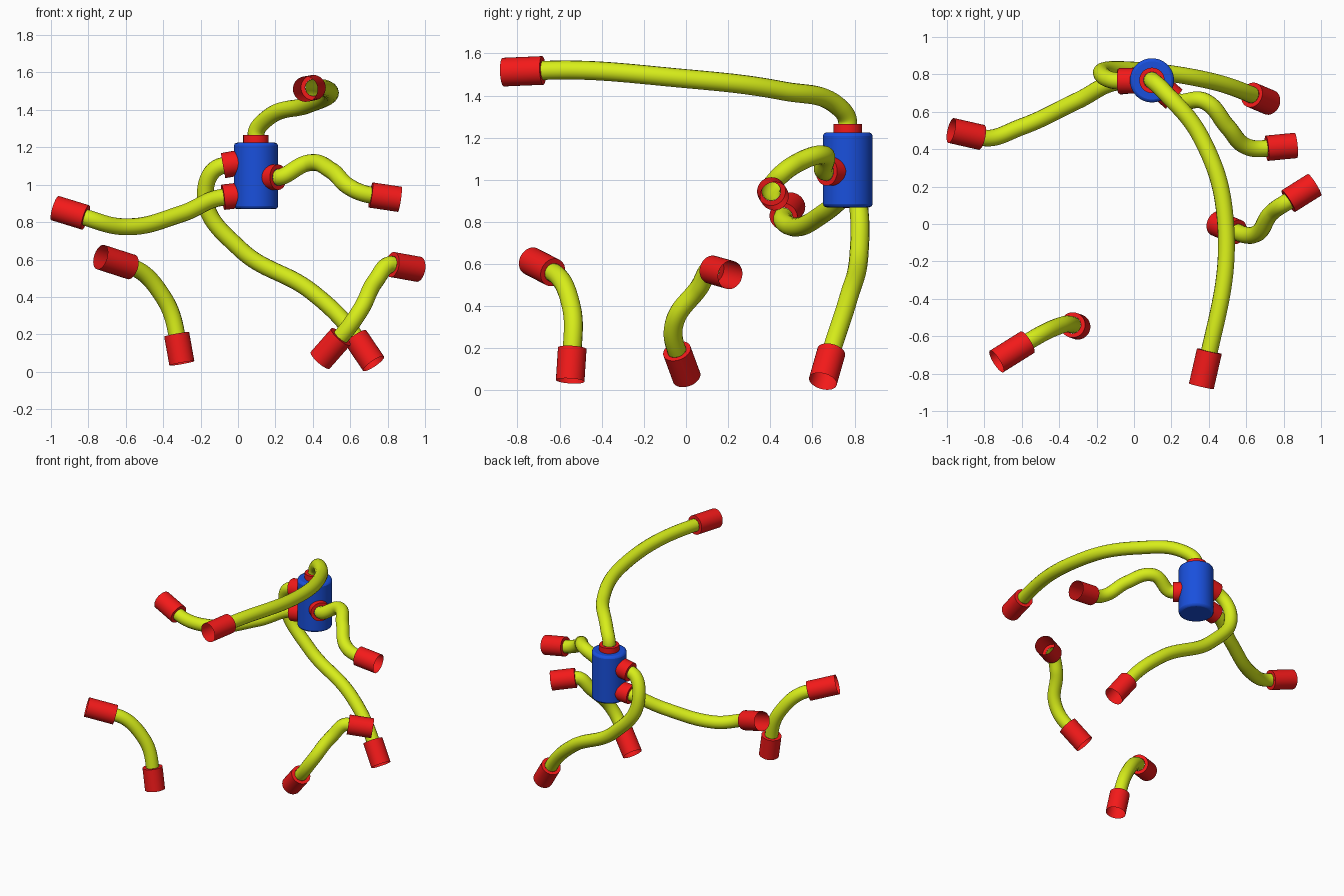
import bpy, bmesh
from mathutils import Vector

if "Cube" in bpy.data.objects:
    bpy.data.objects.remove(bpy.data.objects["Cube"])


def material(name, rgb):
    m = bpy.data.materials.new(name)
    m.diffuse_color = (*rgb, 1)
    m.use_nodes = True
    m.node_tree.nodes["Principled BSDF"].inputs["Base Color"].default_value = m.diffuse_color
    return m


RED = material("red_fitting", (0.9, 0.01, 0.01))
LIME = material("lime_hose", (0.68, 0.85, 0.01))
BLUE = material("blue_tank", (0.01, 0.08, 0.72))
HOSE_R, FIT_R = 0.045, 0.068


def fitting(name, a, b):
    """Sleeve from hose side a to open mouth b, with a ring around the hose."""
    bm = bmesh.new()
    bmesh.ops.create_circle(bm, segments=32, radius=HOSE_R)
    # ring outward from the hose, then the sleeve wall
    for scale, lift in ((FIT_R / HOSE_R, 0), (1, (b - a).length)):
        rim = list(bm.edges)[-32:] if not bm.faces else outer
        geom = bmesh.ops.extrude_edge_only(bm, edges=rim)['geom']
        verts = [g for g in geom if isinstance(g, bmesh.types.BMVert)]
        outer = [g for g in geom if isinstance(g, bmesh.types.BMEdge)
                 and all(v in verts for v in g.verts)]
        bmesh.ops.scale(bm, vec=(scale, scale, 1), verts=verts)
        bmesh.ops.translate(bm, vec=(0, 0, lift), verts=verts)
    bmesh.ops.recalc_face_normals(bm, faces=bm.faces)
    # outside of the sleeve faces outward
    wall = max(bm.faces, key=lambda f: f.calc_center_median().z)
    c = wall.calc_center_median()
    wall.normal_update()
    if wall.normal.x * c.x + wall.normal.y * c.y < 0:
        bmesh.ops.reverse_faces(bm, faces=bm.faces)
    me = bpy.data.meshes.new(name)
    bm.to_mesh(me)
    bm.free()
    me.materials.append(RED)
    ob = bpy.data.objects.new(name, me)
    ob.location = a
    ob.rotation_euler = (b - a).to_track_quat('Z', 'Y').to_euler()
    bpy.context.collection.objects.link(ob)
    bpy.ops.object.select_all(action='DESELECT')
    bpy.context.view_layer.objects.active = ob
    ob.select_set(True)
    bpy.ops.object.shade_smooth_by_angle()


def hose(name, start, bends, end):
    """start and end are (hose side, far side) of the two fittings."""
    start, end = [[Vector(p) for p in pair] for pair in (start, end)]
    fitting(name + "_start_fitting", *start)
    fitting(name + "_end_fitting", *end)
    cu = bpy.data.curves.new(name + "_hose", 'CURVE')
    cu.dimensions = '3D'
    cu.bevel_depth, cu.bevel_resolution, cu.resolution_u = HOSE_R, 6, 16
    pts = [start[0]] + [Vector(p) for p in bends] + [end[0]]
    sp = cu.splines.new('BEZIER')
    sp.bezier_points.add(len(pts) - 1)
    for bp, p in zip(sp.bezier_points, pts):
        bp.co = p
        bp.handle_left_type = bp.handle_right_type = 'AUTO'
    # hose leaves each fitting along its axis
    for i, j, (a, b) in ((0, 1, start), (-1, -2, end)):
        bp = sp.bezier_points[i]
        bp.handle_left_type = bp.handle_right_type = 'FREE'
        h = (a - b).normalized() * (pts[i] - pts[j]).length * 0.36
        bp.handle_left, bp.handle_right = (a - h, a + h) if i == 0 else (a + h, a - h)
    cu.materials.append(LIME)
    bpy.context.collection.objects.link(bpy.data.objects.new(name + "_hose", cu))


# Tank
bpy.ops.mesh.primitive_cylinder_add(vertices=48, radius=0.118, depth=0.355,
                                    location=(0.096, 0.768, 1.047))
tank = bpy.context.object
tank.name = "tank"
tank.data.materials.append(BLUE)
bev = tank.modifiers.new("edge", 'BEVEL')
bev.width, bev.segments = 0.016, 2
bpy.ops.object.shade_smooth_by_angle()

# Hoses on the tank
hose("top", [(0.096, 0.768, 1.265), (0.096, 0.768, 1.2)],
     [(0.15, 0.72, 1.35), (0.36, 0.46, 1.422), (0.49, 0, 1.48)],
     [(0.403, -0.68, 1.519), (0.36, -0.868, 1.511)])
hose("left", [(-0.08, 0.76, 0.933), (0.02, 0.77, 0.945)],
     [(-0.3, 0.66, 0.845), (-0.6, 0.52, 0.775)],
     [(-0.815, 0.463, 0.825), (-0.978, 0.5, 0.875)])
hose("right", [(0.215, 0.667, 1.04), (0.155, 0.72, 1.04)],
     [(0.38, 0.655, 1.117), (0.5, 0.52, 1.075), (0.6, 0.415, 0.985)],
     [(0.71, 0.405, 0.945), (0.865, 0.42, 0.922)])
hose("lower", [(-0.08, 0.765, 1.102), (0.02, 0.765, 1.12)],
     [(-0.175, 0.81, 0.94), (0.01, 0.822, 0.657), (0.395, 0.768, 0.427)],
     [(0.63, 0.69, 0.183), (0.725, 0.65, 0.043)])

# Loose hoses
hose("loose_left", [(-0.57, -0.632, 0.56), (-0.735, -0.735, 0.613)],
     [(-0.4, -0.545, 0.4)],
     [(-0.328, -0.54, 0.2), (-0.3, -0.55, 0.045)])
hose("loose_right", [(0.825, 0.122, 0.573), (0.965, 0.21, 0.548)],
     [(0.735, 0.06, 0.485), (0.655, -0.052, 0.33)],
     [(0.55, -0.043, 0.187), (0.44, 0.003, 0.062)])
